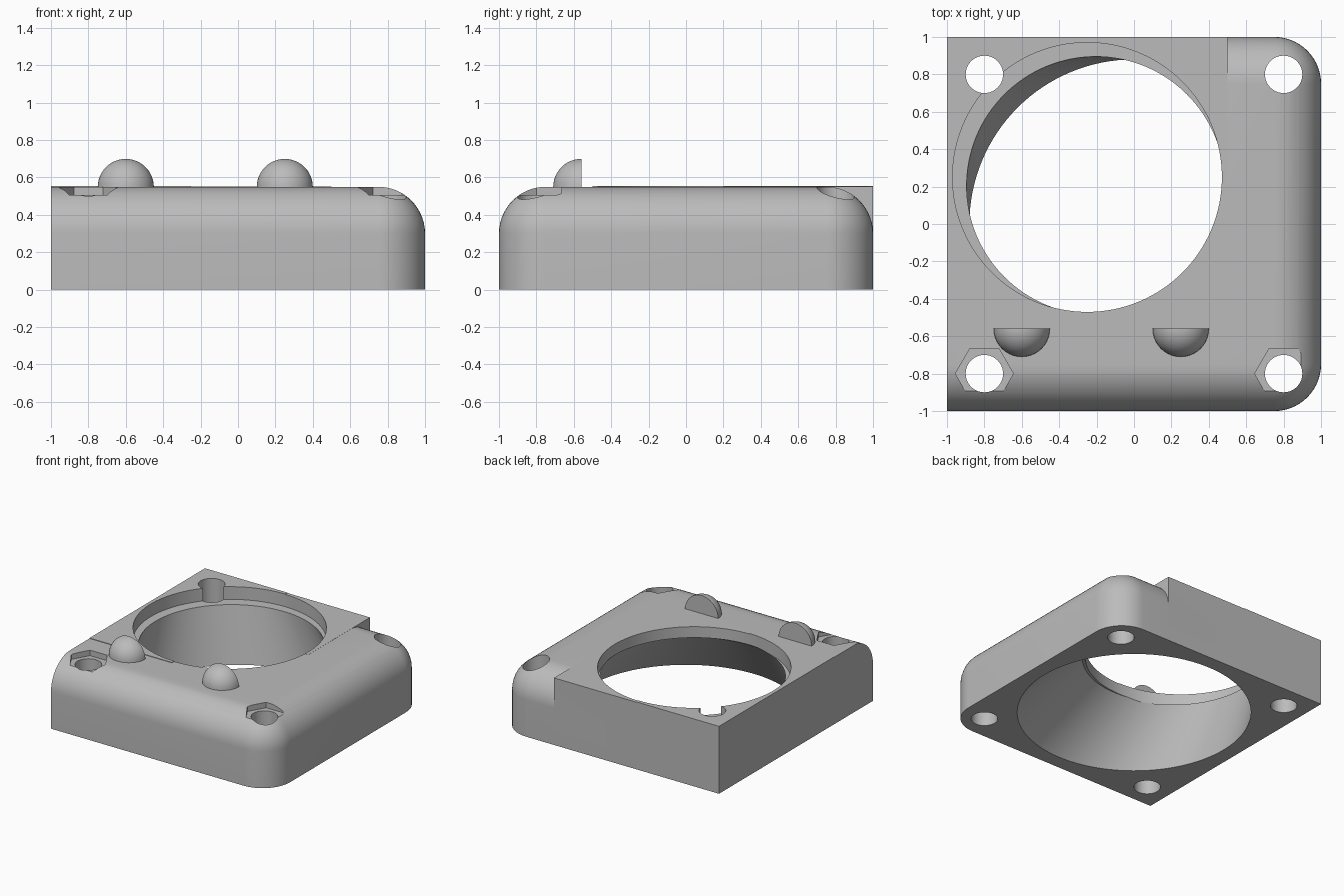
import bpy, bmesh, math
from mathutils import Vector, Matrix

if "Cube" in bpy.data.objects:
    bpy.data.objects.remove(bpy.data.objects["Cube"], do_unlink=True)

GREY = (0.5, 0.5, 0.5, 1)
mat = bpy.data.materials.new("plain grey")
mat.use_nodes = True
mat.diffuse_color = GREY
mat.node_tree.nodes["Principled BSDF"].inputs["Base Color"].default_value = GREY

TOP = 0.55
HOLE = Vector((-0.25, 0.25, 0))


def finish(name, bm):
    bmesh.ops.recalc_face_normals(bm, faces=bm.faces)
    mesh = bpy.data.meshes.new(name)
    bm.to_mesh(mesh)
    bm.free()
    mesh.materials.append(mat)
    obj = bpy.data.objects.new(name, mesh)
    bpy.context.collection.objects.link(obj)
    return obj


def box(name, lo, hi):
    bm = bmesh.new()
    lo, hi = Vector(lo), Vector(hi)
    bmesh.ops.create_cube(bm, size=1, matrix=Matrix.Translation((lo + hi) / 2)
                          @ Matrix.Diagonal((hi - lo).to_4d()))
    return bm if name is None else finish(name, bm)


def loft(name, sides, bottom, r0, top, r1):
    """Closed tube between two horizontal circles."""
    bm = bmesh.new()
    rings = []
    for centre, r in ((bottom, r0), (top, r1)):
        angles = [2 * math.pi * i / sides for i in range(sides)]
        rings.append([bm.verts.new(Vector(centre) + Vector((r * math.cos(a), r * math.sin(a), 0)))
                      for a in angles])
        bm.faces.new(rings[-1])
    for i in range(sides):
        j = (i + 1) % sides
        bm.faces.new((rings[0][i], rings[0][j], rings[1][j], rings[1][i]))
    return finish(name, bm)


def combine(target, helper, operation):
    helper.hide_render = True
    mod = target.modifiers.new(operation.lower(), "BOOLEAN")
    mod.operation, mod.solver, mod.object = operation, "EXACT", helper
    bpy.context.view_layer.objects.active = target
    bpy.ops.object.modifier_apply(modifier=mod.name)
    bpy.data.objects.remove(helper, do_unlink=True)


def smooth(obj):
    bpy.ops.object.select_all(action="DESELECT")
    obj.select_set(True)
    bpy.context.view_layer.objects.active = obj
    bpy.ops.object.shade_smooth_by_angle(angle=math.radians(30))


# Body block, rounded on every upper and upright edge except the left-hand end
bm = box(None, (-1, -1, 0), (1, 1, TOP))
edges = []
for e in bm.edges:
    a, b = (v.co for v in e.verts)
    mid = (a + b) / 2
    if mid.x > -0.9 and mid.z > 0.1:
        edges.append(e)
bmesh.ops.bevel(bm, geom=edges, offset=0.25, offset_type="OFFSET", segments=14,
                profile=0.5, affect="EDGES", clamp_overlap=False)
body = finish("housing_body", bm)

# Square fill at the rear and the slightly raised pad
combine(body, box("rear_fill", (-1, 0.2, 0), (0.5, 1, TOP + 0.001)), "UNION")
combine(body, box("raised_pad", (-1, -0.5, 0), (-0.25, 1, TOP + 0.004)), "UNION")

# Slanted duct and its round seat
step = 0.1 / 0.45
start, end = Vector((0, 0, 0)), Vector((-0.205, 0.205, 0.45))
slant, shrink = (end - start) * step, (0.88 - 0.69) * step
combine(body, loft("duct_cutter", 128, start - slant, 0.88 + shrink,
                   end + slant * 0.1, 0.69 - shrink * 0.1), "DIFFERENCE")
combine(body, loft("seat_cutter", 128, HOLE + Vector((0, 0, 0.45)), 0.72,
                   HOLE + Vector((0, 0, 0.8)), 0.72), "DIFFERENCE")

# Screw holes, with hexagonal nut pockets at the front
for x in (-0.8, 0.8):
    for y in (-0.8, 0.8):
        combine(body, loft("screw_cutter", 40, (x, y, -0.2), 0.1, (x, y, 0.8), 0.1), "DIFFERENCE")
    combine(body, loft("nut_cutter", 6, (x, -0.8, 0.505), 0.155, (x, -0.8, 0.8), 0.155), "DIFFERENCE")
smooth(body)

# Half-dome bumps with a flat rear face
for side, x in (("right", -0.6), ("left", 0.25)):
    bm = bmesh.new()
    bmesh.ops.create_uvsphere(bm, u_segments=40, v_segments=24, radius=0.15)
    for normal in (Vector((0, 1, 0)), Vector((0, 0, -1))):
        cut = bmesh.ops.bisect_plane(bm, geom=bm.verts[:] + bm.edges[:] + bm.faces[:], dist=1e-5,
                                     plane_co=(0, 0, 0), plane_no=normal, clear_outer=True)
        rim = [g for g in cut["geom_cut"] if isinstance(g, bmesh.types.BMEdge)]
        bmesh.ops.contextual_create(bm, geom=rim)
    bmesh.ops.holes_fill(bm, edges=bm.edges[:], sides=0)
    bmesh.ops.translate(bm, verts=bm.verts, vec=(x, -0.56, TOP - 0.001))
    smooth(finish(side + "_bump", bm))
